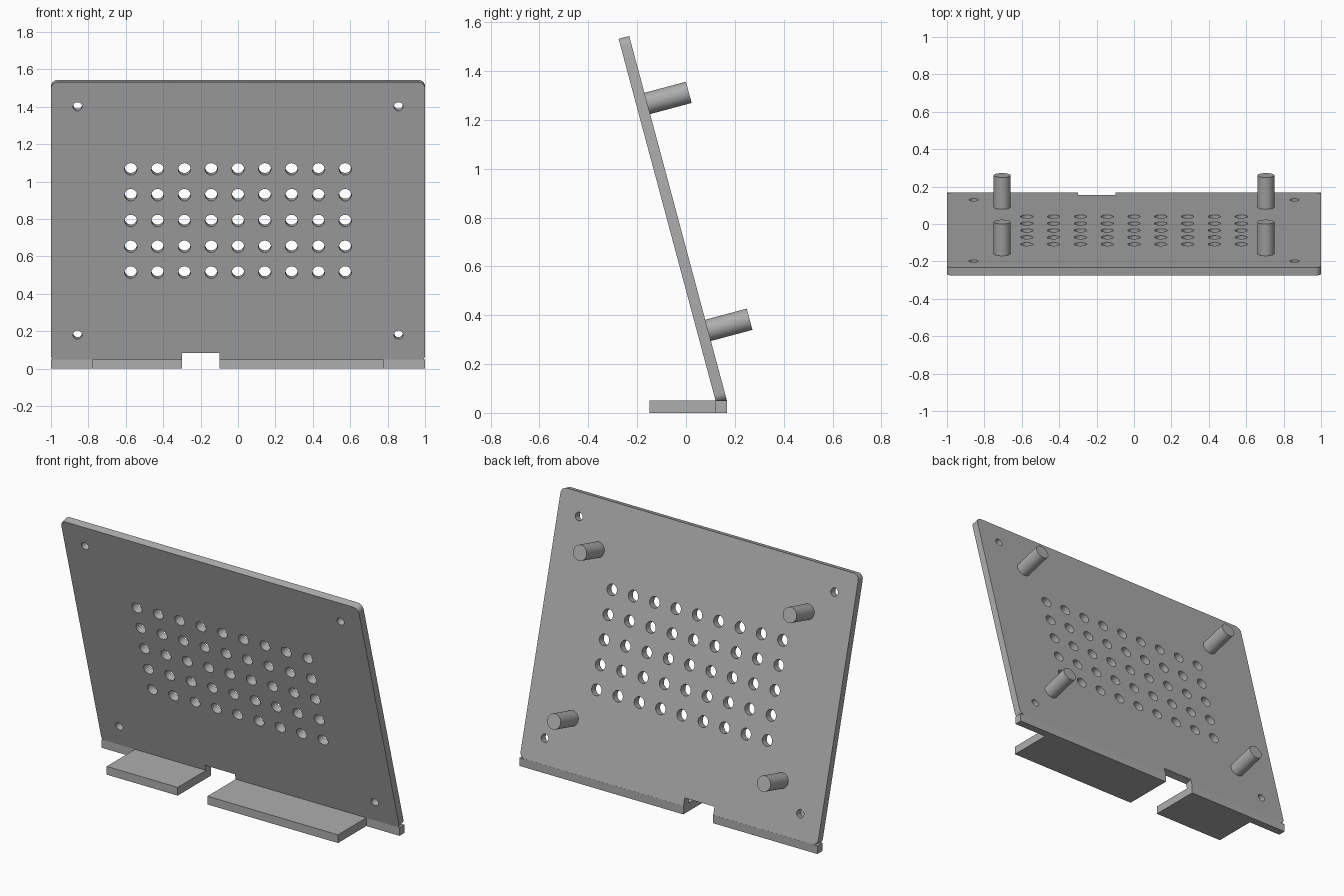
import bpy, bmesh, math
from mathutils import Matrix

if "Cube" in bpy.data.objects:
    bpy.data.objects.remove(bpy.data.objects["Cube"])

TILT = math.radians(15)
THICK = 0.045           # plate thickness
LENGTH = 1.534          # plate length along the slope
FOOT_H = 0.05
FRONT_Y, BACK_Y = 0.121, 0.168
NOTCH = (-0.30, -0.10)

# Plate space: x across, y up the slope, z toward the front
TO_WORLD = Matrix.Translation((0, FRONT_Y, FOOT_H)) @ Matrix.Rotation(math.pi / 2 + TILT, 4, 'X')

grey = bpy.data.materials.new("grey")
grey.diffuse_color = (0.42, 0.42, 0.42, 1)
grey.use_nodes = True
grey.node_tree.nodes["Principled BSDF"].inputs["Base Color"].default_value = grey.diffuse_color


def add_object(name, bm, matrix=None):
    if matrix:
        bm.transform(matrix)
    bmesh.ops.recalc_face_normals(bm, faces=bm.faces)
    mesh = bpy.data.meshes.new(name)
    bm.to_mesh(mesh)
    bm.free()
    mesh.materials.append(grey)
    obj = bpy.data.objects.new(name, mesh)
    bpy.context.collection.objects.link(obj)
    bpy.ops.object.select_all(action='DESELECT')
    obj.select_set(True)
    bpy.context.view_layer.objects.active = obj
    bpy.ops.object.shade_smooth_by_angle(angle=math.radians(30))
    return obj


def arc(cx, cy, r, start, end, steps):
    return [(cx + r * math.cos(math.radians(start + (end - start) * i / steps)),
             cy + r * math.sin(math.radians(start + (end - start) * i / steps)))
            for i in range(steps + 1)]


def circle(cx, cy, r, sides=32):
    return arc(cx, cy, r, 0, 360, sides)[:-1]


def box(name, x0, x1, y0, y1, z0, z1):
    bm = bmesh.new()
    bmesh.ops.create_cube(bm, size=1)
    place = Matrix.Translation(((x0 + x1) / 2, (y0 + y1) / 2, (z0 + z1) / 2))
    add_object(name, bm, place @ Matrix.Diagonal((x1 - x0, y1 - y0, z1 - z0, 1)))


# Back plate outline: rounded corners, cable notch in the lower edge
r, low = 0.035, -0.012
outline = arc(-1 + r, low + r, r, 180, 270, 6)
outline += [(NOTCH[0], low), (NOTCH[0], 0.035), (NOTCH[1], 0.035), (NOTCH[1], low)]
outline += arc(1 - r, low + r, r, 270, 360, 6)
outline += arc(1 - r, LENGTH - r, r, 0, 90, 6)
outline += arc(-1 + r, LENGTH - r, r, 90, 180, 6)
loops = [outline]

# Vent grid and corner screw holes
for col in range(-4, 5):
    for row in range(-2, 3):
        loops.append(circle(col * 0.1433, LENGTH / 2 + row * 0.1428, 0.033))
for x in (-0.858, 0.858):
    for s in (0.135, LENGTH - 0.135):
        loops.append(circle(x, s, 0.024))

curve = bpy.data.curves.new("plate_profile", 'CURVE')
curve.dimensions = '2D'
curve.fill_mode = 'BOTH'
curve.extrude = THICK / 2
for points in loops:
    spline = curve.splines.new('POLY')
    spline.points.add(len(points) - 1)
    for p, (x, y) in zip(spline.points, points):
        p.co = (x, y, 0, 1)
    spline.use_cyclic_u = True
profile = bpy.data.objects.new("plate_profile", curve)
bpy.context.collection.objects.link(profile)
bpy.context.view_layer.update()
flat = bpy.data.meshes.new_from_object(profile.evaluated_get(bpy.context.evaluated_depsgraph_get()))
bm = bmesh.new()
bm.from_mesh(flat)
bmesh.ops.remove_doubles(bm, verts=bm.verts, dist=0.0001)
bpy.data.objects.remove(profile)
bpy.data.curves.remove(curve)
bpy.data.meshes.remove(flat)
add_object("back_plate", bm, TO_WORLD @ Matrix.Translation((0, 0, -THICK / 2)))

# Standoff pegs on the rear face
PEG_END = 0.221
for side, x in (("left", -0.705), ("right", 0.705)):
    for level, s in (("lower", 0.286), ("upper", LENGTH - 0.286)):
        bm = bmesh.new()
        depth = PEG_END - THICK + 0.005
        bmesh.ops.create_cone(bm, cap_ends=True, segments=40, radius1=0.045, radius2=0.045, depth=depth)
        add_object(f"{level}_{side}_peg", bm, TO_WORLD @ Matrix.Translation((x, s, depth / 2 - PEG_END)))

# Bottom rail and forward shelf tabs, split by the notch
box("left_rail", -1, NOTCH[0], FRONT_Y, BACK_Y, 0, FOOT_H)
box("right_rail", NOTCH[1], 1, FRONT_Y, BACK_Y, 0, FOOT_H)
box("left_shelf", -0.777, NOTCH[0], -0.15, FRONT_Y, 0, FOOT_H)
box("right_shelf", NOTCH[1], 0.777, -0.15, FRONT_Y, 0, FOOT_H)
